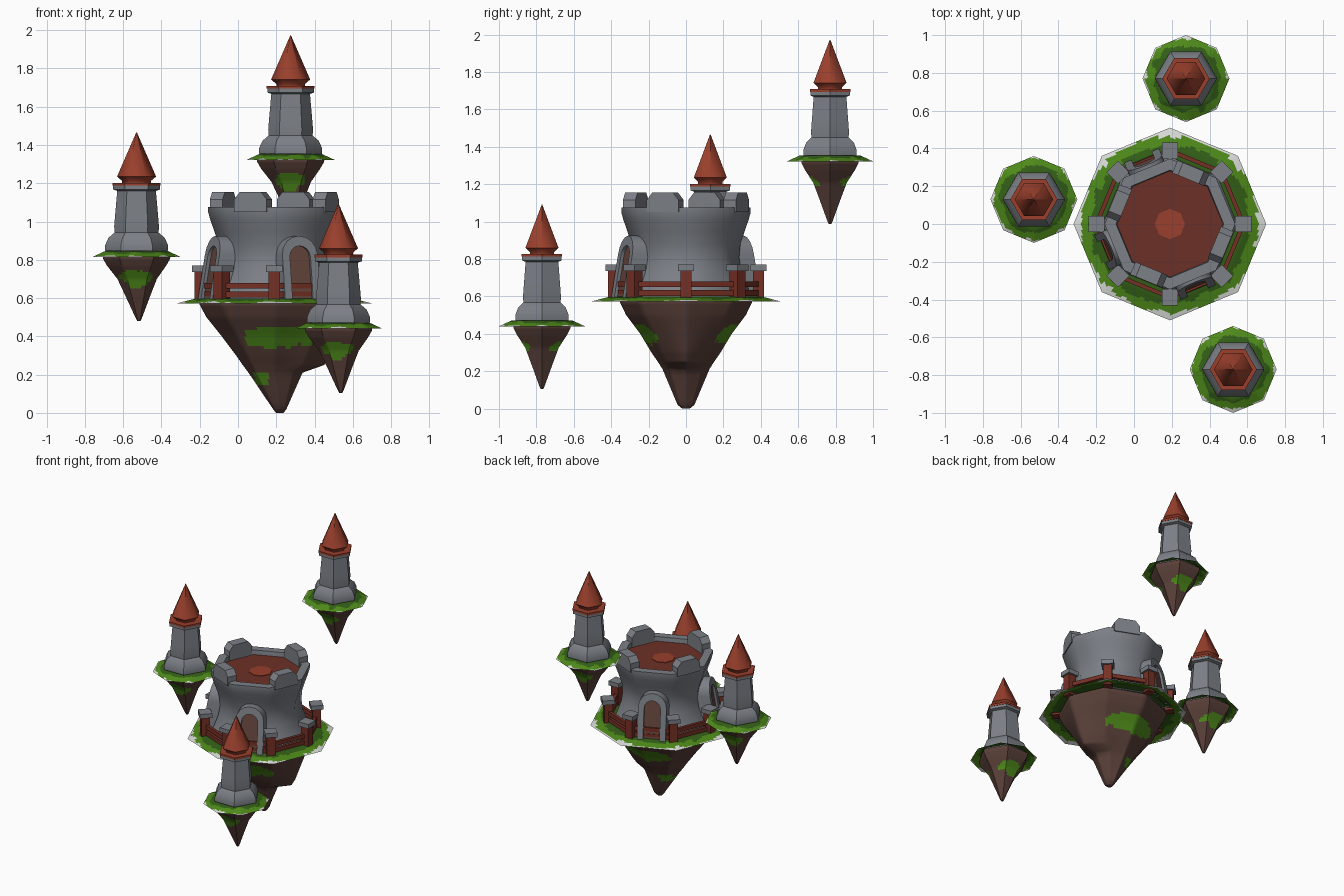
import bpy, bmesh, math
from math import sin, cos, pi, radians
from mathutils import Vector, noise

if "Cube" in bpy.data.objects:
    bpy.data.objects.remove(bpy.data.objects["Cube"])


def material(name, r, g, b):
    m = bpy.data.materials.new(name)
    m.diffuse_color = (r, g, b, 1)
    m.use_nodes = True
    m.node_tree.nodes["Principled BSDF"].inputs["Base Color"].default_value = m.diffuse_color
    return m


STONE = material("grey_stone", .20, .215, .24)
ROOF = material("roof_red", .32, .05, .025)
FLOOR = material("floor_dark_red", .15, .03, .02)
WOOD = material("fence_red_brown", .18, .03, .018)
DOOR = material("door_brown", .13, .06, .045)
ROCK = material("rock_brown", .10, .05, .04)
GRASS = material("bright_grass", .075, .25, .01)
MOSS = material("dark_grass", .032, .11, .008)
PALE = material("pale_edge", .7, .72, .7)

CX = 0.19  # main island centre


def build(name, bm, mats, angle=30, rule=None):
    """Finish a bmesh as an object; rule maps a face to a material slot."""
    bmesh.ops.remove_doubles(bm, verts=bm.verts, dist=1e-5)
    bmesh.ops.recalc_face_normals(bm, faces=bm.faces)
    for f in bm.faces:
        f.smooth = True
        if rule:
            f.material_index = rule(f.calc_center_median())
    me = bpy.data.meshes.new(name)
    bm.to_mesh(me)
    bm.free()
    for m in mats:
        me.materials.append(m)
    me.set_sharp_from_angle(angle=radians(angle))
    ob = bpy.data.objects.new(name, me)
    bpy.context.collection.objects.link(ob)
    return ob


def loft(rings, closed=True, cap_start=True, cap_end=True):
    bm = bmesh.new()
    vs = [[bm.verts.new(p) for p in ring] for ring in rings]
    n = len(vs[0])
    for a, b in zip(vs, vs[1:]):
        for i in range(n if closed else n - 1):
            j = (i + 1) % n
            bm.faces.new((a[i], a[j], b[j], b[i]))
    if cap_start:
        bm.faces.new(vs[0])
    if cap_end:
        bm.faces.new(vs[-1])
    return bm


def lathe(name, c, profile, sides, mat, angle=30):
    """Turn (radius, height) points into a prism-like solid around c."""
    rings = [[(c[0] + max(r, 1e-3) * cos(2 * pi * i / sides),
               c[1] + max(r, 1e-3) * sin(2 * pi * i / sides), c[2] + z)
              for i in range(sides)] for r, z in profile]
    return build(name, loft(rings), [mat], angle)


def place(a, u, d, z):
    """Point at distance d in direction a from the keep axis, u sideways."""
    return (CX + d * cos(a) - u * sin(a), d * sin(a) + u * cos(a), z)


def prism(name, outline, a, d0, d1, mat):
    rings = [[place(a, u, d, z) for u, z in outline] for d in (d0, d1)]
    return build(name, loft(rings), [mat])


def rect(w, z0, z1):
    return [(-w, z0), (w, z0), (w, z1), (-w, z1)]


def poly(t, sides):
    """Radius factor of a regular polygon with a corner at angle 0."""
    s = 2 * pi / sides
    return cos(s / 2) / cos((t % s) - s / 2)


def subdivide(keys, n):
    """Insert n linear steps between key tuples."""
    out = [tuple(keys[0])]
    for a, b in zip(keys, keys[1:]):
        out += [tuple(p + (q - p) * k / n for p, q in zip(a, b)) for k in range(1, n + 1)]
    return out


def wobble(c, scale):
    return noise.noise(Vector(c) * scale)


def grass(name, c, R, inner, rise, dark_r, pale_r):
    keys = [(R, 0), (inner, rise), (.01, rise + .003)]
    rings = []
    for r, z in subdivide(keys, 8):
        rings.append([(c[0] + r * poly(2 * pi * i / 96, 8) * cos(2 * pi * i / 96),
                       c[1] + r * poly(2 * pi * i / 96, 8) * sin(2 * pi * i / 96),
                       c[2] + z) for i in range(96)])

    def rule(p):
        r = math.hypot(p.x - c[0], p.y - c[1])
        if r > pale_r + .02 * wobble(p, 25):
            return 2
        return 0 if r > dark_r + .03 * wobble(p, 15) else 1
    build(name, loft(rings, cap_start=False), [GRASS, MOSS, PALE], 60, rule)


def rock(name, c, keys, sides, patches):
    """keys: height, left reach, right reach, half depth, sideways shift."""
    rings = []
    for z, left, right, dep, sh in subdivide(keys, 6):
        ring = []
        for i in range(96):
            t = 2 * pi * i / 96
            k = poly(t, sides)
            x = k * cos(t) * left + max(cos(t), 0) ** 3 * (right - left)
            ring.append((c[0] + sh + x, c[1] + k * sin(t) * dep, c[2] + z))
        rings.append(ring)

    def rule(p):
        x, z = p.x - c[0], p.z - c[2]
        for px, pz, w, h in patches:
            e = ((x - px) / w) ** 2 + ((z - pz) / h) ** 2
            if e < 1 + .5 * wobble(p, 20):
                return 1
        return 0
    build(name, loft(rings), [ROCK, GRASS], 50, rule)


# main floating island
grass("main_grass", (CX, 0, .572), .51, .41, .026, .42, .468)
rock("main_rock", (CX, 0, 0), [
    (.585, .39, .39, .352, 0), (.565, .39, .39, .352, 0), (.5, .355, .37, .32, 0),
    (.4, .275, .33, .245, 0), (.3, .2, .29, .185, 0), (.25, .165, .26, .15, 0),
    (.21, .135, .147, .125, 0), (.02, .035, .035, .045, .028), (0, .02, .02, .02, .028)],
    8, [(.02, .395, .2, .055), (-.07, .18, .04, .035)])

# round keep with flared foot and flared top
lathe("keep_wall", (CX, 0, 0), [
    (.36, .59), (.325, .66), (.295, .74), (.284, .81), (.291, .88), (.314, .95),
    (.335, 1.01), (.346, 1.05), (.346, 1.075), (.285, 1.075), (.28, 1.035)], 8, STONE, 50)
lathe("keep_roof_floor", (CX, 0, 0), [(.283, 1.03), (.283, 1.042)], 8, FLOOR)
lathe("roof_hatch", (CX, 0, 0), [(.08, 1.04), (.08, 1.046)], 8, ROOF)

# four battlements
tooth = [(-.092, 1.05), (.092, 1.05), (.092, 1.115), (.06, 1.155), (-.06, 1.155), (-.092, 1.115)]
for k in range(4):
    prism("battlement", tooth, radians(67.5 + 90 * k), .255, .327, STONE)


# arched doorways leaning with the wall
def arch(w, spring):
    return ([(w, .59)] + [(w * cos(pi * i / 8), spring + w * sin(pi * i / 8)) for i in range(9)]
            + [(-w, .59)])


def front(z):
    return .39 - .17 * (z - .6)


for deg in (112.5, 202.5, 292.5):
    a = radians(deg)
    big, small = arch(.1, .825), arch(.058, .815)
    rings = [[place(a, u, .25, z) for u, z in big],
             [place(a, u, front(z), z) for u, z in big],
             [place(a, u, front(z), z) for u, z in small],
             [place(a, u, front(z) - .02, z) for u, z in small]]
    build("door_frame", loft(rings, False, False, False), [STONE])
    panel = [[place(a, u, front(z) - o, z) for u, z in small] for o in (.025, .018)]
    build("door_panel", loft(panel), [DOOR])

# fence around the keep
for k in range(8):
    a = k * pi / 4
    prism("fence_post", rect(.03, .58, .74), a, .358, .418, WOOD)
    prism("fence_post_cap", rect(.043, .737, .77), a, .345, .431, STONE)
    for z in (.618, .665):
        prism("fence_rail", rect(.148, z - .015, z + .015), a + pi / 8, .348, .37, WOOD)

# three small islands, each with a watchtower
for side, c in (("left", (-.53, .13, .815)), ("back", (.275, .77, 1.322)),
                ("front", (.525, -.77, .44))):
    grass(side + "_grass", c, .23, .165, .03, .178, .215)
    rock(side + "_rock", c, [
        (.015, .178, .178, .178, 0), (-.01, .175, .175, .175, 0), (-.045, .155, .155, .155, 0),
        (-.115, .103, .103, .103, .003), (-.215, .06, .06, .06, .007),
        (-.325, .014, .014, .014, .012), (-.335, .008, .008, .008, .012)],
        6, [(0, -.105, .085, .038), (-.005, -.14, .04, .025)])
    lathe(side + "_tower_wall", c, [
        (.15, .015), (.165, .035), (.165, .06), (.147, .1), (.115, .127), (.117, .16),
        (.112, .22), (.101, .345), (.122, .352), (.122, .372)], 6, STONE)
    lathe(side + "_tower_rim", c, [(.125, .372), (.125, .387)], 6, ROOF)
    lathe(side + "_tower_roof", c, [(.075, .38), (.075, .397), (.102, .42), (.002, .65)],
          6, ROOF, 62)
